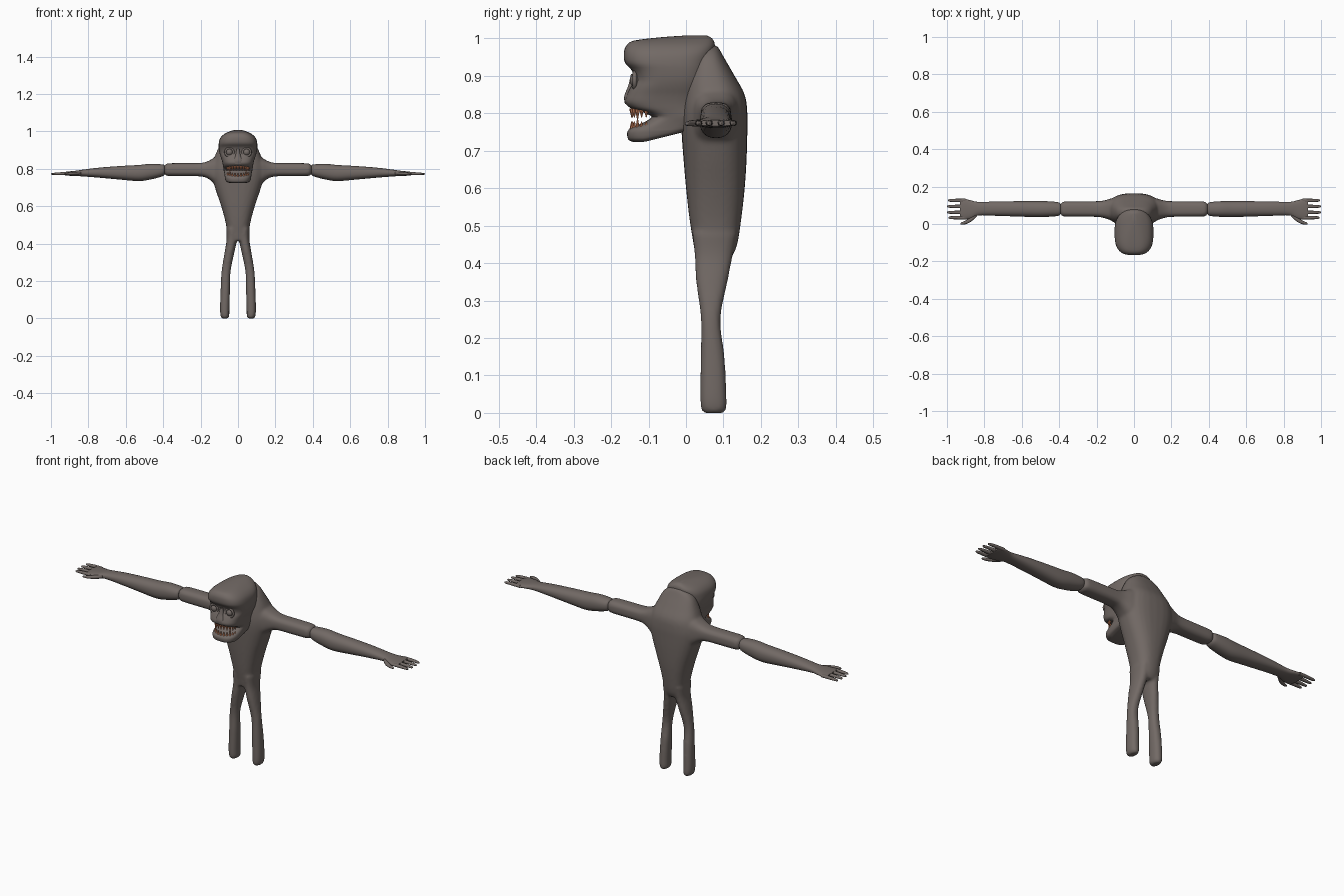
import bpy, bmesh, math
from mathutils import Vector


def material(name, color):
    m = bpy.data.materials.new(name)
    m.diffuse_color = (*color, 1)
    return m


SKIN = material("brown grey skin", (0.168, 0.142, 0.130))
TEETH = material("orange teeth", (0.75, 0.27, 0.13))


def smooth_path(rings, steps=4):
    """Catmull-Rom interpolation of section rows."""
    out = []
    for i in range(len(rings) - 1):
        p = [rings[max(0, min(len(rings) - 1, i + k))] for k in (-1, 0, 1, 2)]
        for j in range(steps):
            t = j / steps
            out.append([0.5 * (2 * b + (c - a) * t + (2 * a - 5 * b + 4 * c - d) * t * t
                               + (3 * b - a - 3 * c + d) * t ** 3) for a, b, c, d in zip(*p)])
    return out + [list(rings[-1])]


def loft(bm, rings, axis="z", side=1, power=2.3, segs=28, steps=4):
    """Rings are (position, centre 1, centre 2, radius 1, radius 2)."""
    loops = []
    for t, c1, c2, r1, r2 in smooth_path(rings, steps):
        loop = []
        for k in range(segs):
            a = math.tau * k / segs
            c, s = math.cos(a), math.sin(a)
            u = c1 + r1 * math.copysign(abs(c) ** (2 / power), c)
            v = c2 + r2 * math.copysign(abs(s) ** (2 / power), s)
            co = (t * side, u, v) if axis == "x" else (u * side, v, t)
            loop.append(bm.verts.new(co))
        loops.append(loop)
    faces = [bm.faces.new(loops[0]), bm.faces.new(loops[-1][::-1])]
    for a, b in zip(loops, loops[1:]):
        for k in range(segs):
            n = (k + 1) % segs
            faces.append(bm.faces.new((a[k], b[k], b[n], a[n])))
    bmesh.ops.recalc_face_normals(bm, faces=faces)


def finish(bm, name, mat, angle=50):
    me = bpy.data.meshes.new(name)
    bm.to_mesh(me)
    bm.free()
    me.materials.append(mat)
    ob = bpy.data.objects.new(name, me)
    bpy.context.collection.objects.link(ob)
    bpy.ops.object.select_all(action="DESELECT")
    ob.select_set(True)
    bpy.context.view_layer.objects.active = ob
    bpy.ops.object.shade_smooth_by_angle(angle=math.radians(angle))
    return ob


# Body: torso, legs and upper arms blended into one skin
bm = bmesh.new()
torso = [  # height, half width, front y, back y
    (0.415, 0.050, 0.026, 0.122), (0.45, 0.056, 0.020, 0.137), (0.52, 0.068, 0.009, 0.148),
    (0.60, 0.090, 0.000, 0.157), (0.68, 0.117, -0.007, 0.162), (0.75, 0.138, -0.012, 0.164),
    (0.80, 0.142, -0.013, 0.164), (0.85, 0.130, -0.009, 0.157), (0.90, 0.110, 0.000, 0.130),
    (0.945, 0.088, 0.018, 0.104), (0.97, 0.060, 0.035, 0.090), (0.982, 0.025, 0.055, 0.082)]
loft(bm, [(z, 0, (f + b) / 2, w, (b - f) / 2) for z, w, f, b in torso], power=2.5)
leg = [(0.0, 0.070, 0.074, 0.016, 0.026), (0.012, 0.070, 0.074, 0.023, 0.034),
       (0.05, 0.071, 0.073, 0.025, 0.035), (0.15, 0.068, 0.071, 0.025, 0.032),
       (0.25, 0.064, 0.066, 0.024, 0.026), (0.35, 0.046, 0.069, 0.026, 0.042),
       (0.42, 0.033, 0.074, 0.028, 0.051), (0.48, 0.030, 0.077, 0.033, 0.060)]
upper_arm = [(0.08, 0.078, 0.785, 0.070, 0.095), (0.125, 0.078, 0.790, 0.058, 0.070),
             (0.16, 0.079, 0.794, 0.047, 0.047), (0.20, 0.080, 0.795, 0.042, 0.036),
             (0.30, 0.080, 0.795, 0.041, 0.035), (0.37, 0.080, 0.795, 0.040, 0.034),
             (0.387, 0.080, 0.795, 0.034, 0.029), (0.396, 0.080, 0.795, 0.020, 0.018)]
for s in (-1, 1):
    loft(bm, leg, side=s)
    loft(bm, upper_arm, "x", s, power=2.8)
body = finish(bm, "body", SKIN)
rm = body.modifiers.new("blend", "REMESH")
rm.mode = "VOXEL"
rm.voxel_size = 0.007
rm.use_smooth_shade = True
sm = body.modifiers.new("soften", "SMOOTH")
sm.factor = 0.5
sm.iterations = 5

# Forearms with palm, four fingers and thumb
forearm = [(0.388, 0.080, 0.793, 0.018, 0.016), (0.396, 0.080, 0.793, 0.032, 0.028),
           (0.415, 0.080, 0.790, 0.038, 0.034), (0.47, 0.080, 0.784, 0.042, 0.042),
           (0.53, 0.080, 0.777, 0.043, 0.043), (0.62, 0.081, 0.778, 0.041, 0.037),
           (0.74, 0.082, 0.779, 0.038, 0.027), (0.83, 0.082, 0.777, 0.036, 0.018),
           (0.87, 0.078, 0.775, 0.048, 0.014), (0.91, 0.079, 0.774, 0.056, 0.011),
           (0.93, 0.080, 0.774, 0.050, 0.008)]
for s, label in ((-1, "right"), (1, "left")):
    bm = bmesh.new()
    loft(bm, forearm, "x", s)
    for y, tip in ((0.126, 0.995), (0.094, 1.0), (0.062, 1.0), (0.034, 0.992)):
        loft(bm, [(0.90, y, 0.774, 0.010, 0.008), (0.94, y, 0.774, 0.0095, 0.008),
                  (0.975, y, 0.773, 0.008, 0.0065), (tip - 0.006, y, 0.772, 0.006, 0.005),
                  (tip, y, 0.772, 0.002, 0.002)], "x", s, segs=10, steps=2)
    loft(bm, [(0.84, 0.052, 0.775, 0.012, 0.009), (0.87, 0.026, 0.774, 0.013, 0.009),
              (0.90, 0.009, 0.773, 0.010, 0.007), (0.922, 0.003, 0.772, 0.006, 0.005),
              (0.928, 0.002, 0.772, 0.002, 0.002)], "x", s, segs=10, steps=2)
    finish(bm, label + "_forearm_and_hand", SKIN)

# Head: stacked sections with brow, eye hollow, muzzle and an open wedge mouth
head = [  # height, half width, front y, back y
    (0.724, 0.045, -0.142, 0.000), (0.730, 0.064, -0.154, 0.015), (0.748, 0.070, -0.157, 0.030),
    (0.760, 0.071, -0.148, 0.035), (0.775, 0.073, -0.115, 0.040), (0.790, 0.076, -0.092, 0.045),
    (0.803, 0.078, -0.115, 0.048), (0.814, 0.080, -0.148, 0.050), (0.830, 0.083, -0.163, 0.052),
    (0.850, 0.088, -0.158, 0.055), (0.870, 0.095, -0.148, 0.058), (0.890, 0.100, -0.138, 0.060),
    (0.915, 0.103, -0.145, 0.063), (0.935, 0.103, -0.163, 0.067), (0.960, 0.097, -0.166, 0.073),
    (0.980, 0.081, -0.160, 0.077), (0.994, 0.058, -0.140, 0.074), (1.003, 0.034, -0.070, 0.066),
    (1.008, 0.012, 0.000, 0.055)]
bm = bmesh.new()
loft(bm, [(z, 0, (f + b) / 2, w, (b - f) / 2) for z, w, f, b in head], power=3.0, segs=48, steps=3)
for v in bm.verts:  # the jaw underside rises toward the throat
    if v.co.z < 0.76:
        v.co.z += max(0, v.co.y + 0.11) * 0.25 * (0.76 - v.co.z) / 0.036
finish(bm, "head", SKIN)

# Eyes with raised lids
for s, label in ((-1, "right"), (1, "left")):
    bm = bmesh.new()
    bmesh.ops.create_uvsphere(bm, u_segments=20, v_segments=12, radius=0.019)
    bmesh.ops.translate(bm, vec=(s * 0.046, -0.131, 0.888), verts=bm.verts)
    finish(bm, label + "_eye", SKIN)
    bpy.ops.mesh.primitive_torus_add(
        major_radius=0.022, minor_radius=0.006, major_segments=24, minor_segments=8,
        location=(s * 0.046, -0.137, 0.888), rotation=(math.pi / 2, 0, 0))
    lid = bpy.context.object
    lid.name = label + "_eyelid"
    lid.data.materials.append(SKIN)
    bpy.ops.object.shade_smooth()

# Nose bridge
bm = bmesh.new()
loft(bm, [(0.825, 0, -0.145, 0.030, 0.018), (0.845, 0, -0.147, 0.026, 0.018),
          (0.875, 0, -0.140, 0.013, 0.014), (0.905, 0, -0.135, 0.008, 0.012)])
finish(bm, "nose", SKIN)

# Teeth: two curved rows of pointed cones on thin gums
for name, gum_z, sign in (("upper_teeth", 0.811, -1), ("lower_teeth", 0.757, 1)):
    bm = bmesh.new()
    count = 11
    arc = []
    for i in range(count):
        a = math.radians(-80 + 160 * i / (count - 1))
        arc.append(Vector((0.058 * math.sin(a), -0.098 - 0.047 * math.cos(a), gum_z)))
    for i, p in enumerate(arc):
        length = 0.032 if i in (2, 8) else 0.024
        ret = bmesh.ops.create_cone(bm, cap_ends=True, segments=8, radius1=0.0068,
                                    radius2=0.0012, depth=length)
        for v in ret["verts"]:
            v.co = Vector((v.co.x, v.co.y, v.co.z * sign)) + p + Vector((0, 0, sign * length * 0.4))
    bmesh.ops.recalc_face_normals(bm, faces=bm.faces)
    for p, q in zip(arc, arc[1:]):
        up = Vector((0, 0, 0.005))
        bm.faces.new([bm.verts.new(c) for c in (p - up, q - up, q + up, p + up)])
    finish(bm, name, TEETH, 40)
